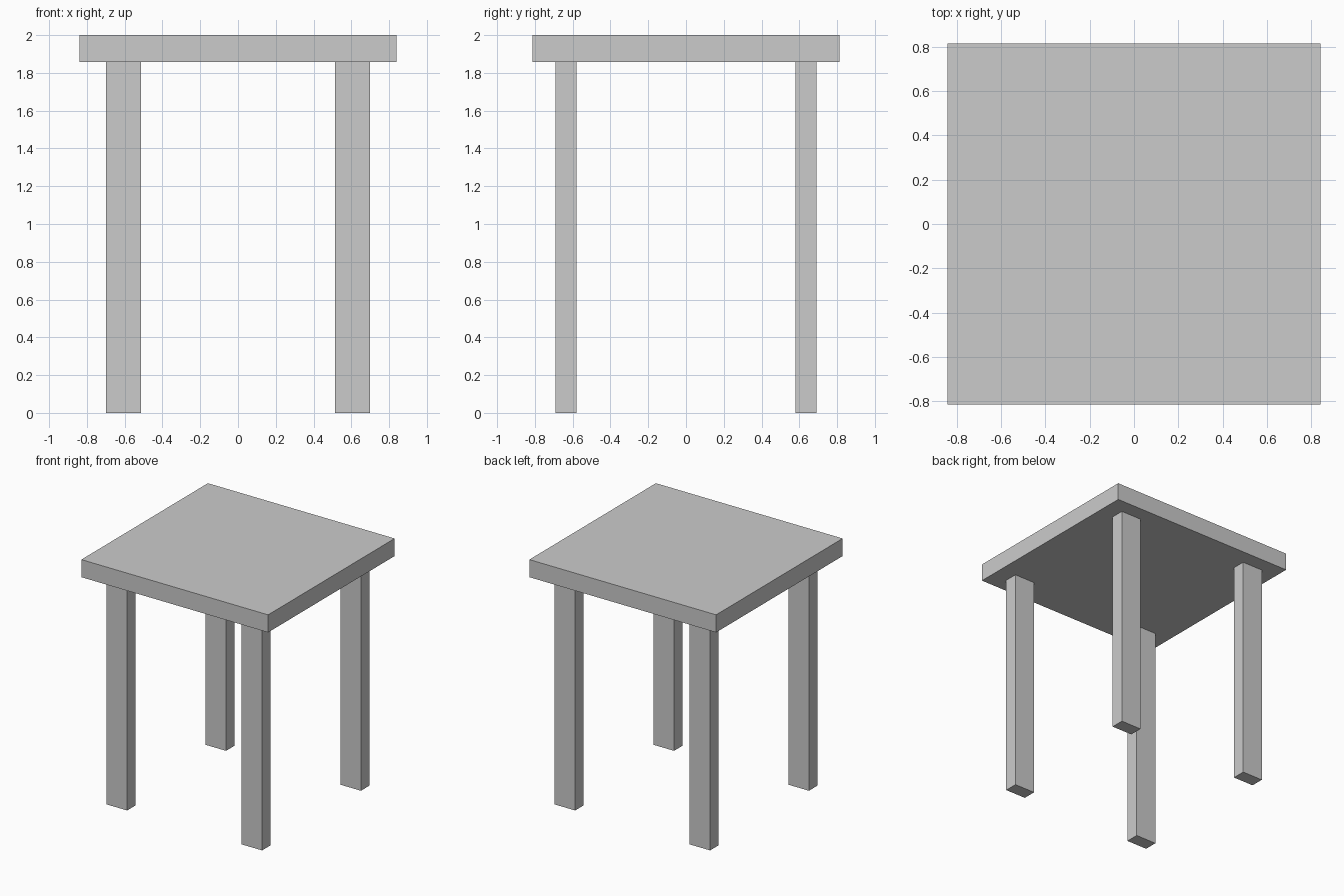
import bpy

if "Cube" in bpy.data.objects:
    bpy.data.objects.remove(bpy.data.objects["Cube"])


def box(name, lo, hi):
    """Axis-aligned box between two corners."""
    bpy.ops.mesh.primitive_cube_add(size=1, location=[(a + b) / 2 for a, b in zip(lo, hi)])
    ob = bpy.context.object
    ob.name = name
    ob.scale = [b - a for a, b in zip(lo, hi)]
    bpy.ops.object.transform_apply(location=False, rotation=False, scale=True)
    return ob


TOP_X, TOP_Y = 0.84, 0.813          # half sizes of the slab
UNDERSIDE, HEIGHT = 1.857, 2.0
LEG_X, LEG_Y = 0.607, 0.635         # leg centres
LEG_HX, LEG_HY = 0.093, 0.055       # leg half sizes

# Flat top slab
box("table_top", (-TOP_X, -TOP_Y, UNDERSIDE), (TOP_X, TOP_Y, HEIGHT))

# Four rectangular legs
for side, sx in (("left", -1), ("right", 1)):
    for end, sy in (("front", -1), ("back", 1)):
        x, y = sx * LEG_X, sy * LEG_Y
        box(f"{end}_{side}_leg",
            (x - LEG_HX, y - LEG_HY, 0), (x + LEG_HX, y + LEG_HY, UNDERSIDE))
